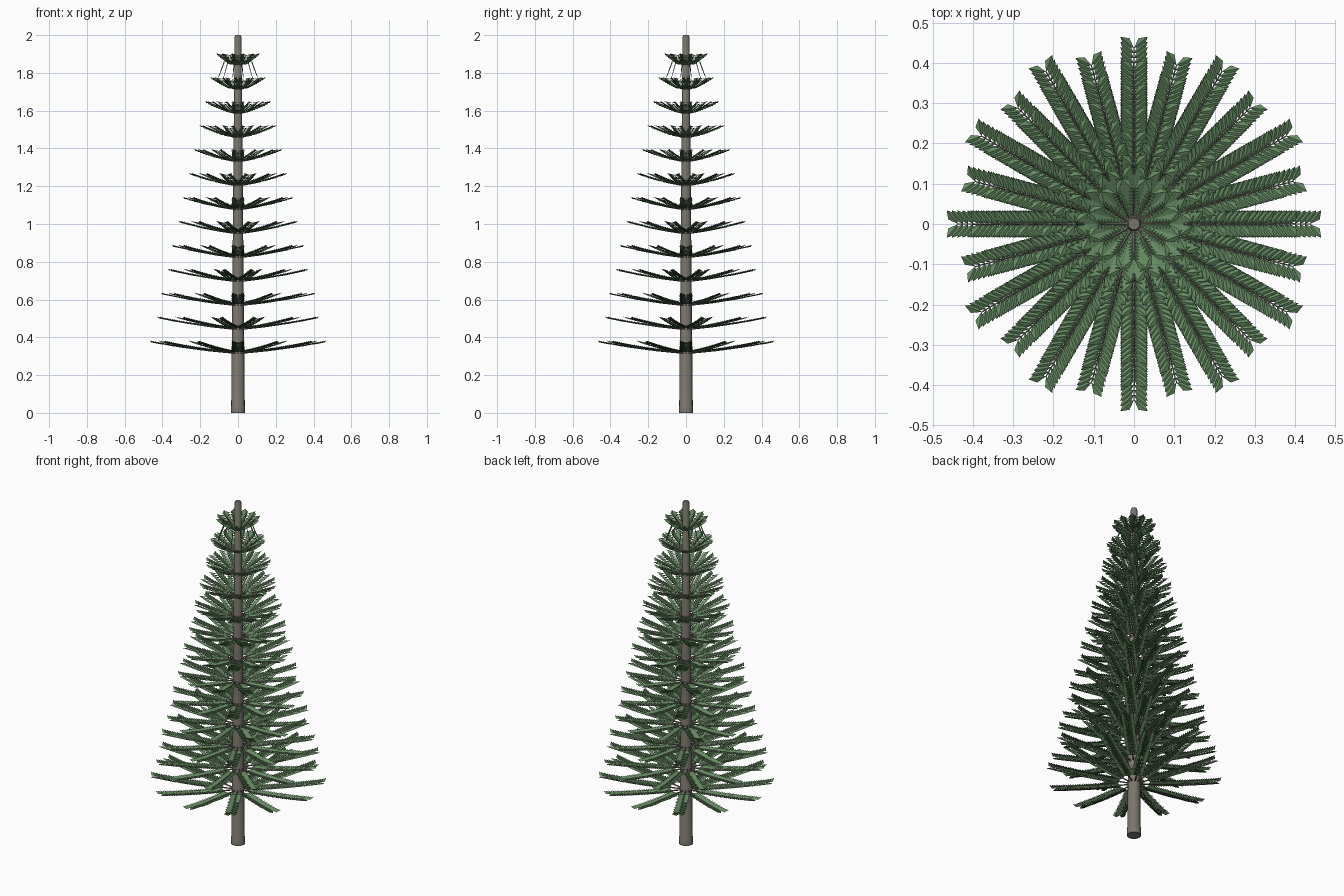
import bpy, bmesh, math
from mathutils import Vector, Matrix

if "Cube" in bpy.data.objects:
    bpy.data.objects.remove(bpy.data.objects["Cube"])

TIERS, SPOKES = 13, 12
LEAF_F, LEAF_S, LEAF_UP = 0.028, 0.034, 0.010


def material(name, color):
    m = bpy.data.materials.new(name)
    m.diffuse_color = color
    m.use_nodes = True
    m.node_tree.nodes["Principled BSDF"].inputs["Base Color"].default_value = m.diffuse_color
    return m


def make_object(name, bm, mat):
    me = bpy.data.meshes.new(name)
    bm.to_mesh(me)
    bm.free()
    me.materials.append(mat)
    ob = bpy.data.objects.new(name, me)
    bpy.context.collection.objects.link(ob)
    return ob


def tube(bm, pts, radii, sides, mtx=Matrix()):
    """Tapered tube through points lying in the local XZ plane."""
    rings = []
    for i, p in enumerate(pts):
        d = (pts[min(i + 1, len(pts) - 1)] - pts[max(i - 1, 0)]).normalized()
        u = Vector((0, 1, 0))
        v = d.cross(u)
        rings.append([bm.verts.new(mtx @ (p + radii[i] * (
            u * math.cos(2 * math.pi * k / sides) + v * math.sin(2 * math.pi * k / sides))))
            for k in range(sides)])
    for a, b in zip(rings, rings[1:]):
        for k in range(sides):
            n = (k + 1) % sides
            bm.faces.new((a[k], a[n], b[n], b[k]))
    bm.faces.new(rings[0][::-1])
    bm.faces.new(rings[-1])
    bmesh.ops.recalc_face_normals(bm, faces=bm.faces[:])


def leaf(bm, p, side, mtx):
    """Kite-shaped leaflet folded along its midrib, pointing forward and outward."""
    d = Vector((LEAF_F, side * LEAF_S, LEAF_UP))
    w = Vector((LEAF_S, -side * LEAF_F, 0)).normalized() * 0.0115
    drop = Vector((0, 0, -0.006))
    base, front, tip, back = [bm.verts.new(mtx @ q) for q in (
        p, p + d * 0.55 + w + drop, p + d, p + d * 0.55 - w + drop)]
    for tri in ((base, front, tip), (base, tip, back)):
        bm.faces.new(tri if side > 0 else tri[::-1])


bark = material("bark", (0.20, 0.185, 0.155, 1))
green = material("needles", (0.13, 0.25, 0.12, 1))

# Trunk with a slightly wider foot
bm = bmesh.new()
tube(bm, [Vector((0, 0, z)) for z in (0, 0.035, 0.04, 1.0, 1.99, 2.0)],
     [0.038, 0.038, 0.036, 0.027, 0.018, 0.014], 16)
trunk = make_object("trunk", bm, bark)
bpy.context.view_layer.objects.active = trunk
trunk.select_set(True)
bpy.ops.object.shade_smooth_by_angle()

# Whorls of branches, every other one turned half a step
for t in range(TIERS):
    reach = 0.465 - 0.0293 * t
    z0 = 0.315 + 0.1267 * t
    end = reach - LEAF_F
    start = 0.01 + 0.17 * (reach - 0.07)
    pairs = max(10, round((end - start) / 0.0125))

    def path(r):
        s = r / end
        return Vector((r, 0, z0 + 0.056 * (0.55 * s + 0.45 * s * s)))

    stems, leaves = bmesh.new(), bmesh.new()
    for k in range(SPOKES):
        rot = Matrix.Rotation(2 * math.pi * (k + 0.5 * (t % 2)) / SPOKES, 4, 'Z')
        tube(stems, [path(end * f) for f in (0.03, 0.35, 0.7, 1)],
             [0.004, 0.0035, 0.0028, 0.0015], 5, rot)
        for i in range(pairs):
            p = path(start + (end - start) * i / (pairs - 1)) + Vector((0, 0, 0.002))
            leaf(leaves, p, 1, rot)
            leaf(leaves, p, -1, rot)
    make_object(f"branch_stems_{t + 1}", stems, bark)
    make_object(f"branch_needles_{t + 1}", leaves, green)

# Thin drooping twigs beneath the top whorl
bm = bmesh.new()
for k in range(SPOKES):
    rot = Matrix.Rotation(2 * math.pi * (k + 0.5) / SPOKES, 4, 'Z')
    tube(bm, [Vector((0.075, 0, 1.86)), Vector((0.09, 0, 1.82)), Vector((0.108, 0, 1.775))],
         [0.003, 0.0025, 0.0015], 4, rot)
make_object("top_twigs", bm, green)
